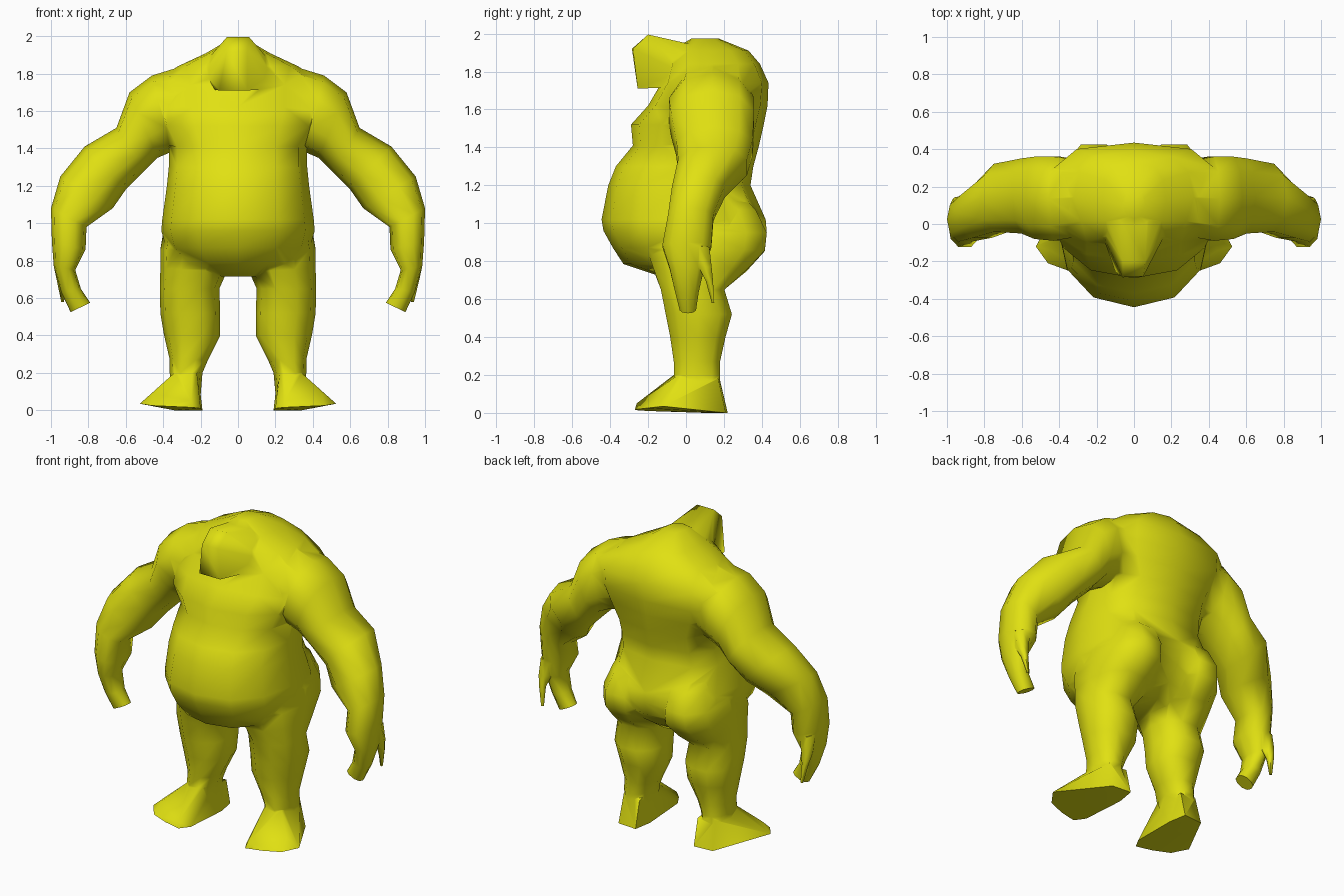
import bpy, bmesh, math
from mathutils import Vector

skin = bpy.data.materials.new("yellow_skin")
skin.diffuse_color = (0.75, 0.75, 0.006, 1)


def finish(bm, name):
    bmesh.ops.recalc_face_normals(bm, faces=bm.faces)
    mesh = bpy.data.meshes.new(name)
    bm.to_mesh(mesh)
    bm.free()
    mesh.materials.append(skin)
    ob = bpy.data.objects.new(name, mesh)
    bpy.context.collection.objects.link(ob)
    return ob


def loft(name, rings, sides=10, side=1, front=0.85, back=0.85):
    """Rings: (inner x, inner z, outer x, outer z, front y, back y).
    Lower front/back exponents make that half of the section boxier."""
    bm = bmesh.new()
    loops = []
    for xi, zi, xo, zo, yf, yb in rings:
        c = Vector(((xi + xo) / 2, (yf + yb) / 2, (zi + zo) / 2))
        a = Vector(((xo - xi) / 2, 0, (zo - zi) / 2))
        b = Vector((0, (yb - yf) / 2, 0))
        loop = []
        for i in range(sides):
            t = 2 * math.pi * i / sides
            s, k = math.sin(t), math.cos(t)
            e = back if s > 0 else front
            p = c + a * math.copysign(abs(k) ** e, k) + b * math.copysign(abs(s) ** 0.9, s)
            loop.append(bm.verts.new((p.x * side, p.y, p.z)))
        loops.append(loop)
    for l0, l1 in zip(loops, loops[1:]):
        for i in range(sides):
            j = (i + 1) % sides
            bm.faces.new((l0[i], l0[j], l1[j], l1[i]))
    bm.faces.new(loops[0])
    bm.faces.new(loops[-1])
    return finish(bm, name)


def hull(name, points, side=1):
    bm = bmesh.new()
    for x, y, z in points:
        bm.verts.new((x * side, y, z))
    bmesh.ops.convex_hull(bm, input=bm.verts)
    junk = [v for v in bm.verts if not v.link_faces]
    bmesh.ops.delete(bm, geom=junk, context='VERTS')
    return finish(bm, name)


# Torso: z, half width, front y, back y
torso = [(0.715, 0.14, -0.12, 0.22), (0.785, 0.30, -0.33, 0.32), (0.87, 0.385, -0.385, 0.40),
         (0.96, 0.41, -0.435, 0.425), (1.02, 0.405, -0.445, 0.42), (1.2, 0.38, -0.41, 0.34),
         (1.30, 0.37, -0.37, 0.355), (1.41, 0.37, -0.28, 0.385), (1.52, 0.43, -0.29, 0.41),
         (1.62, 0.47, -0.20, 0.43), (1.74, 0.47, -0.13, 0.435), (1.84, 0.32, -0.10, 0.39),
         (1.91, 0.17, -0.08, 0.33), (1.975, 0.06, 0.03, 0.17)]
body = loft("body", [(-w, z, w, z, f, b) for z, w, f, b in torso], 12, 1, 0.9, 0.62)
parts = []

# Small forward-jutting head, widening back into the shoulders
head = [(-0.10, -0.255, 1.71), (0.05, -0.255, 1.71), (-0.06, -0.285, 1.92), (0.05, -0.28, 1.92)]
for s in (-1, 1):
    head += [(s * 0.06, -0.2, 1.995), (s * 0.13, -0.10, 1.715), (s * 0.18, -0.03, 1.80),
             (s * 0.16, 0.02, 1.88), (s * 0.08, 0.02, 1.945), (s * 0.13, 0.12, 1.90)]
parts.append(hull("head", head))

# Arm runs into the bent fingers
arm = [(0.22, 1.42, 0.20, 1.87, -0.06, 0.34), (0.36, 1.38, 0.46, 1.79, -0.10, 0.37),
       (0.43, 1.35, 0.58, 1.70, -0.09, 0.37), (0.50, 1.28, 0.65, 1.51, -0.06, 0.36),
       (0.60, 1.18, 0.82, 1.41, -0.05, 0.33), (0.67, 1.08, 0.95, 1.25, -0.08, 0.21),
       (0.81, 0.98, 1.0, 1.08, -0.10, 0.15), (0.815, 0.86, 0.995, 0.90, -0.13, 0.14),
       (0.87, 0.75, 0.985, 0.77, -0.09, 0.10), (0.84, 0.65, 0.945, 0.63, -0.06, 0.07),
       (0.79, 0.575, 0.895, 0.525, -0.035, 0.055)]
thumb = [(0.88, 0.86, 0.985, 0.88, 0.02, 0.13), (0.91, 0.77, 0.985, 0.77, 0.06, 0.14),
         (0.925, 0.70, 0.97, 0.70, 0.10, 0.145), (0.925, 0.58, 0.945, 0.58, 0.135, 0.15)]
# Leg blends into the buttock and flank at its top
leg = [(0.10, 1.20, 0.30, 1.20, -0.05, 0.25), (0.06, 1.07, 0.355, 1.07, -0.15, 0.38),
       (0.03, 0.95, 0.40, 0.95, -0.20, 0.44), (0.02, 0.85, 0.415, 0.86, -0.22, 0.43),
       (0.06, 0.74, 0.415, 0.76, -0.18, 0.33), (0.10, 0.65, 0.418, 0.65, -0.14, 0.21),
       (0.095, 0.52, 0.415, 0.52, -0.115, 0.25), (0.095, 0.40, 0.395, 0.40, -0.09, 0.215),
       (0.16, 0.27, 0.365, 0.27, -0.07, 0.185), (0.19, 0.20, 0.365, 0.20, -0.07, 0.185),
       (0.20, 0.08, 0.36, 0.08, -0.06, 0.18)]
foot = [(0.19, 0.10, 0.0), (0.21, 0.22, 0.0), (0.34, 0.21, 0.0), (0.21, 0.18, 0.17),
        (0.33, 0.17, 0.18), (0.22, -0.05, 0.20), (0.34, -0.04, 0.20), (0.20, -0.20, 0.01),
        (0.24, -0.27, 0.015), (0.25, -0.26, 0.05), (0.35, -0.25, 0.02), (0.46, -0.21, 0.025),
        (0.525, -0.12, 0.035), (0.45, -0.14, 0.09), (0.38, 0.08, 0.01)]

# Limbs on both sides
for s, tag in ((1, "right"), (-1, "left")):
    parts.append(loft(tag + "_arm", arm, 10, s))
    parts.append(loft(tag + "_thumb", thumb, 6, s))
    parts.append(loft(tag + "_leg", leg, 10, s))
    parts.append(hull(tag + "_foot", foot, s))

# Fuse everything into one continuous skin
bpy.context.view_layer.objects.active = body
for p in parts:
    m = body.modifiers.new("fuse", 'BOOLEAN')
    m.operation = 'UNION'
    m.solver = 'EXACT'
    m.object = p
    bpy.ops.object.modifier_apply(modifier=m.name)
    bpy.data.objects.remove(p)

# Clean the seams and shade smoothly
bm = bmesh.new()
bm.from_mesh(body.data)
bmesh.ops.remove_doubles(bm, verts=bm.verts, dist=0.012)
bm.to_mesh(body.data)
bm.free()
body.select_set(True)
bpy.ops.object.shade_smooth_by_angle(angle=math.radians(75))
